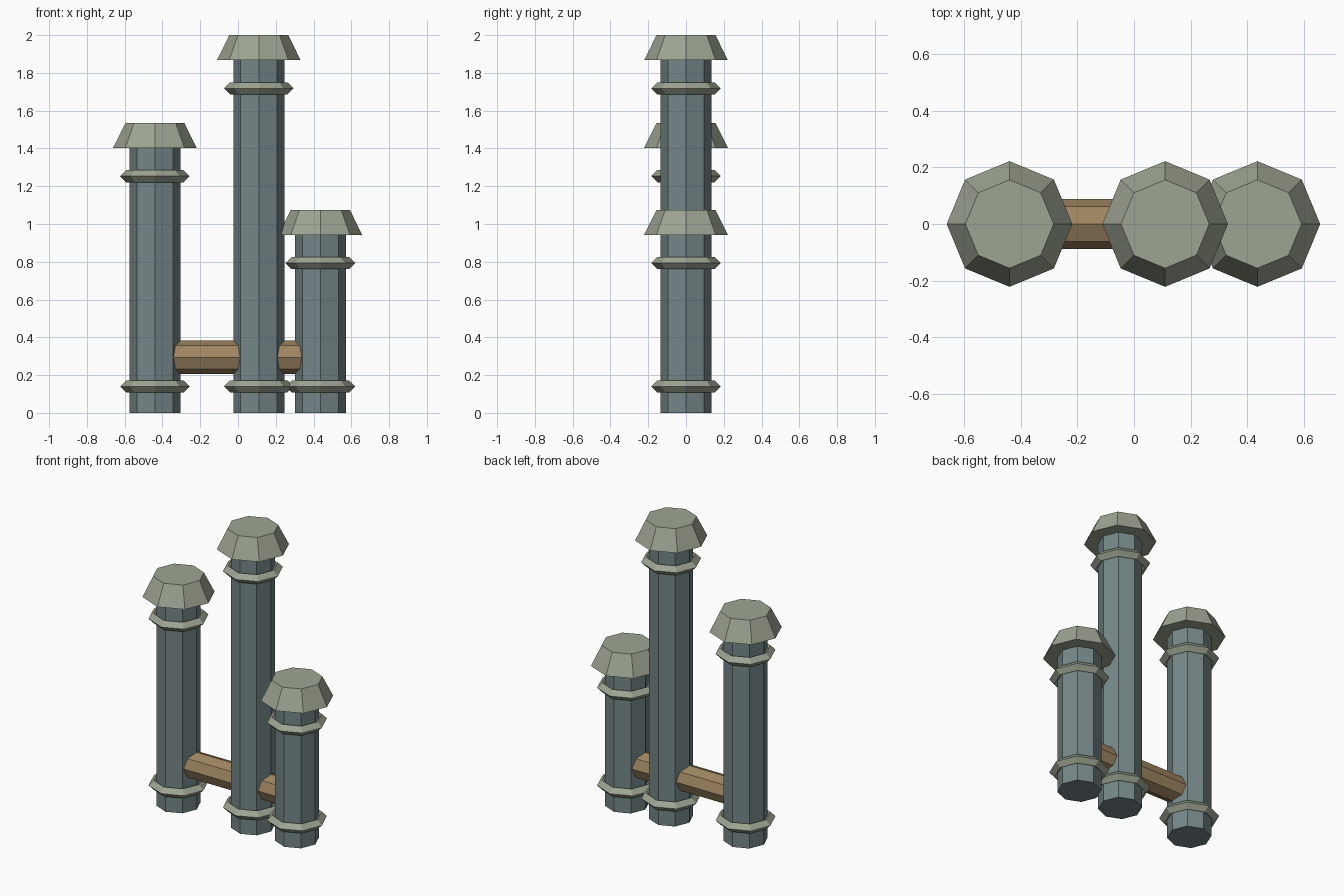
import bpy, math
from mathutils import Matrix

if "Cube" in bpy.data.objects:
    bpy.data.objects.remove(bpy.data.objects["Cube"])

SIDES = 8


def material(name, rgb):
    m = bpy.data.materials.new(name)
    m.diffuse_color = (*rgb, 1)
    m.use_nodes = True
    m.node_tree.nodes["Principled BSDF"].inputs["Base Color"].default_value = m.diffuse_color
    return m


slate = material("slate blue grey", (0.180, 0.240, 0.245))
stone = material("pale green grey", (0.340, 0.375, 0.290))
wood = material("brown", (0.340, 0.235, 0.120))


def finish(name, mat):
    ob = bpy.context.object
    ob.name = name
    # turn the octagon so its corners lie on the axes
    ob.data.transform(Matrix.Rotation(math.atan2(ob.data.vertices[0].co.y,
                                                 ob.data.vertices[0].co.x) * -1, 4, 'Z'))
    ob.data.materials.append(mat)
    return ob


def frustum(name, mat, x, z0, z1, r0, r1):
    bpy.ops.mesh.primitive_cone_add(vertices=SIDES, radius1=r0, radius2=r1,
                                    depth=z1 - z0, location=(x, 0, (z0 + z1) / 2))
    return finish(name, mat)


def ring(name, x, z):
    bpy.ops.mesh.primitive_torus_add(major_segments=SIDES, minor_segments=4,
                                     major_radius=0.152, minor_radius=0.032,
                                     location=(x, 0, z))
    return finish(name, stone)


# Three chimneys: shaft, flared cap, upper and lower collars
for label, x, top in (("left", -0.44, 1.535), ("middle", 0.11, 2.0), ("right", 0.436, 1.075)):
    frustum(label + "_shaft", slate, x, 0, top - 0.10, 0.135, 0.135)
    frustum(label + "_cap", stone, x, top - 0.133, top, 0.222, 0.156)
    ring(label + "_lower_collar", x, 0.14)
    ring(label + "_upper_collar", x, top - 0.282)

# Horizontal pipe joining the chimneys
pipe = frustum("connecting_pipe", wood, 0, -0.436, 0.436, 0.088, 0.088)
pipe.rotation_euler = (0, math.pi / 2, 0)
pipe.location = (0, 0, 0.294)
